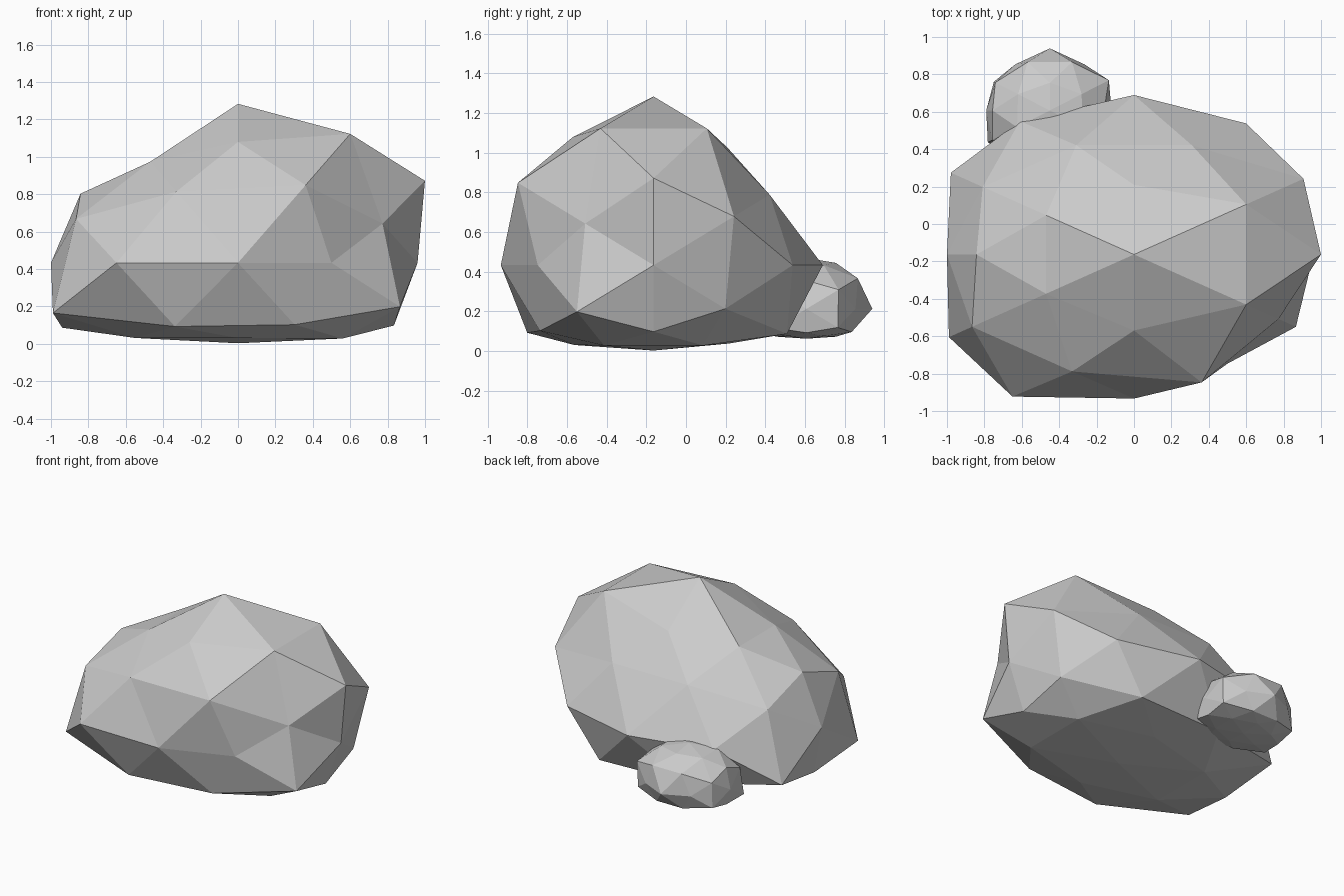
import bpy, bmesh
from mathutils import Vector

if "Cube" in bpy.data.objects:
    bpy.data.objects.remove(bpy.data.objects["Cube"])

A, B = 0.5257, 0.8507  # icosahedron coordinates
FAMILIES = [(1, 0, 0), (0, 1, 0), (0, 0, 1),
            (A, B, 0), (0, A, B), (B, 0, A),
            (.309, .809, .5), (.5, .309, .809), (.809, .5, .309)]


def signs(c, order):
    return order if c else (1,)


def make_rock(name, centre, scale, radii, floor, squash=0.25):
    """Subdivided icosahedron, pushed in and out per vertex, flattened below."""
    bm = bmesh.new()
    verts, lengths = [], []
    for (x, y, z), rs in zip(FAMILIES, radii):
        dirs = [(x * sx, y * sy, z * sz)
                for sz in signs(z, (1, -1))
                for sy in signs(y, (-1, 1))
                for sx in signs(x, (-1, 1))]
        for d, r in zip(dirs, rs):
            verts.append(bm.verts.new(Vector(d).normalized()))
            lengths.append(r)
    bmesh.ops.convex_hull(bm, input=verts)
    for v, r in zip(verts, lengths):
        p = Vector([c * s * r for c, s in zip(v.co, scale)])
        if p.z < floor:
            p.z = floor + (p.z - floor) * squash
        v.co = p + Vector(centre)
    bmesh.ops.recalc_face_normals(bm, faces=bm.faces[:])
    mesh = bpy.data.meshes.new(name)
    bm.to_mesh(mesh)
    bm.free()
    ob = bpy.data.objects.new(name, mesh)
    bpy.context.collection.objects.link(ob)
    return ob


# Large boulder
make_rock("large_rock", (0, -0.163, 0.433), (1, .7225, .71), [
    (1.0, .96), (1.066, 1.18), (1.197, 1.05),
    (1.236, .95, 1.16, 1.14), (1.07, .98, 1.05, 1.0), (.99, 1.175, 1.105, .98),
    (1.07, 1.17, 1.0, 1.0, 1.09, .98, 1.1, 1.15),
    (.94, 1.2, .94, 1.2, 1.1, 1.12, 1.1, 1.12),
    (1.07, .955, 1.0, 1.12, 1.223, 1.07, 1.21, 1.0)], -0.325)

# Small stone tucked against the back left
make_rock("small_rock", (-0.45, 0.607, 0.213), (1, .83, .8), [
    (.34, .33), (.38, .40), (.32, .34),
    (.36, .36, .35, .35), (.34, .34, .34, .34), (.36, .34, .36, .36),
    (.36, .36, .385, .385, .36, .36, .34, .34),
    (.35, .35, .34, .34, .34, .34, .34, .34),
    (.38, .38, .36, .39, .41, .39, .37, .38)], -0.11)
